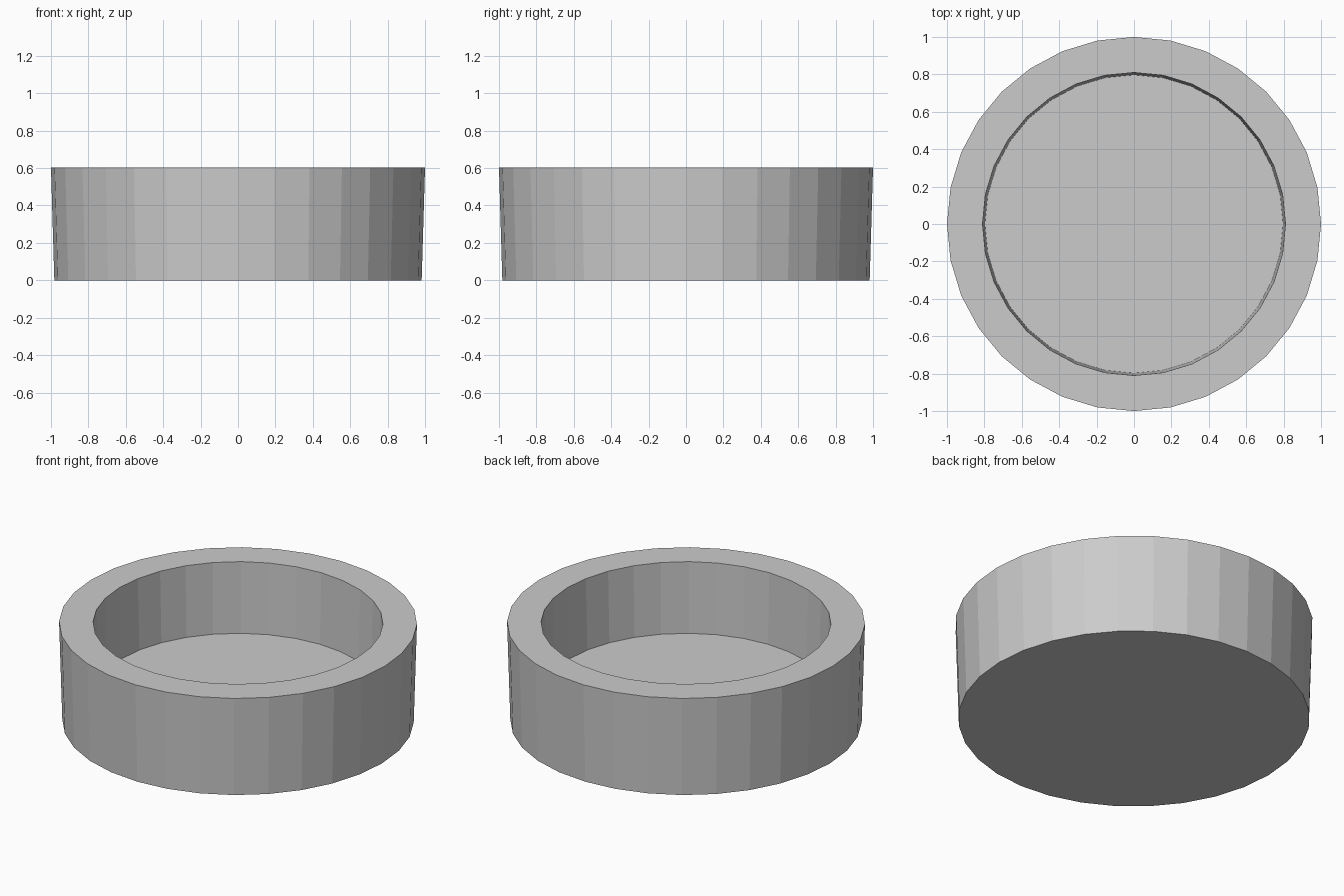
import bpy, bmesh
from math import cos, sin, tau

if "Cube" in bpy.data.objects:
    bpy.data.objects.remove(bpy.data.objects["Cube"])

SIDES = 32

def ring(bm, radius, z):
    return [bm.verts.new((radius * cos(tau * i / SIDES), radius * sin(tau * i / SIDES), z))
            for i in range(SIDES)]

# Shallow tapered dish: outer base, outer rim, inner rim, inner floor
profile = [(0.982, 0.0), (1.0, 0.604), (0.81, 0.604), (0.797, 0.168)]
bm = bmesh.new()
rings = [ring(bm, r, z) for r, z in profile]
for a, b in zip(rings, rings[1:]):
    for i in range(SIDES):
        j = (i + 1) % SIDES
        bm.faces.new((a[i], a[j], b[j], b[i]))

# Close the underside and the inner floor
bm.faces.new(rings[0][::-1])
bm.faces.new(rings[-1])
bmesh.ops.recalc_face_normals(bm, faces=bm.faces)

mesh = bpy.data.meshes.new("round_dish")
bm.to_mesh(mesh)
bm.free()
bpy.context.collection.objects.link(bpy.data.objects.new("round_dish", mesh))
